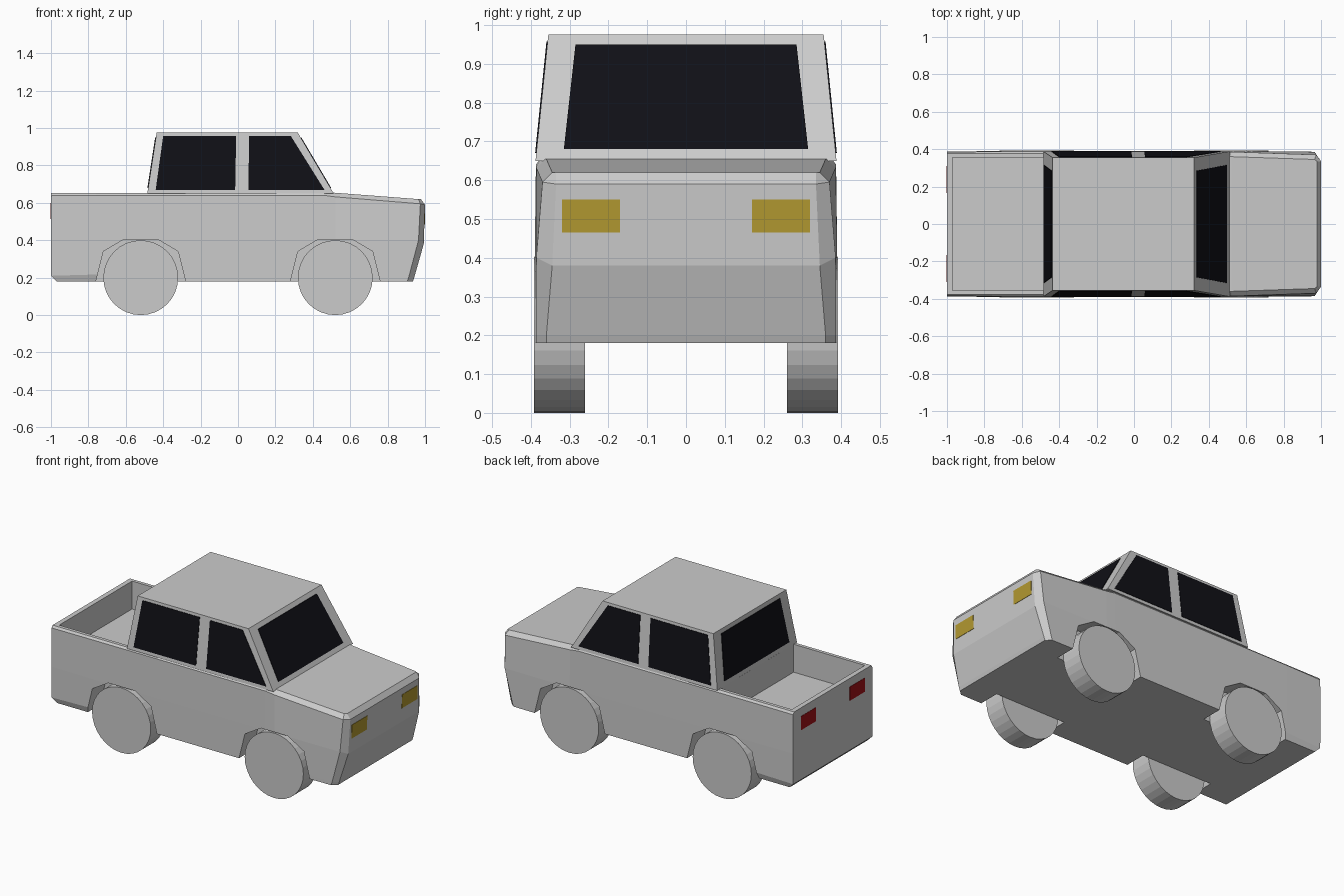
import bpy, bmesh, math

if "Cube" in bpy.data.objects:
    bpy.data.objects.remove(bpy.data.objects["Cube"])


def material(name, colour):
    m = bpy.data.materials.new(name)
    m.diffuse_color = (*colour, 1)
    m.use_nodes = True
    m.node_tree.nodes["Principled BSDF"].inputs["Base Color"].default_value = m.diffuse_color
    return m


GLASS = material("dark_glass", (0.005, 0.005, 0.008))
AMBER = material("amber_lamp", (0.45, 0.32, 0.03))
RED = material("red_lamp", (0.35, 0.005, 0.008))


def loft(name, rings, mat=None):
    """Skin a list of equal, even-sized point rings and cap both ends."""
    bm = bmesh.new()
    vs = [[bm.verts.new(p) for p in r] for r in rings]
    n = len(rings[0])
    for a, b in zip(vs, vs[1:]):
        for i in range(n):
            j = (i + 1) % n
            bm.faces.new((a[i], a[j], b[j], b[i]))
    for r in (vs[0], vs[-1]):
        for i in range(n // 2 - 1):
            bm.faces.new((r[i], r[i + 1], r[n - 2 - i], r[n - 1 - i]))
    bmesh.ops.recalc_face_normals(bm, faces=bm.faces)
    me = bpy.data.meshes.new(name)
    bm.to_mesh(me)
    bm.free()
    ob = bpy.data.objects.new(name, me)
    bpy.context.collection.objects.link(ob)
    if mat:
        me.materials.append(mat)
    return ob


def cut(ob, cutter):
    mod = ob.modifiers.new("cut", 'BOOLEAN')
    mod.operation = 'DIFFERENCE'
    mod.solver = 'EXACT'
    mod.object = cutter
    bpy.context.view_layer.objects.active = ob
    bpy.ops.object.modifier_apply(modifier=mod.name)
    bpy.data.objects.remove(cutter, do_unlink=True)


def mirrored(half):
    return half + [(x, -y, z) for x, y, z in reversed(half)]


# Body: half sections from sill up to the top edge, rear to front
halves = [
    [(-.97, .375, .18), (-1, .385, .21), (-1, .387, .40), (-1, .385, .638), (-1, .376, .652)],
    [(-.76, .375, .18), (-.76, .388, .217), (-.76, .39, .40), (-.76, .387, .64), (-.76, .376, .652)],
    [(-.28, .39, .18), (-.28, .39, .217), (-.28, .39, .40), (-.28, .387, .64), (-.28, .376, .652)],
    [(.46, .39, .18), (.46, .39, .20), (.46, .39, .40), (.46, .387, .64), (.46, .376, .655)],
    [(.52, .39, .18), (.52, .39, .20), (.52, .39, .40), (.52, .386, .632), (.52, .36, .654)],
    [(.905, .387, .18), (.912, .387, .20), (.965, .386, .40), (.975, .37, .595), (.965, .345, .62)],
    [(.935, .36, .18), (.942, .36, .20), (.993, .345, .38), (1, .335, .59), (.978, .335, .62)],
]
body = loft("body", [mirrored(h) for h in halves])

# Open cargo bed
bed = [(-.97, -.355), (-.485, -.355), (-.485, .355), (-.97, .355)]
cut(body, loft("bed_cutter", [[(x, y, z) for x, y in bed] for z in (.48, .8)]))

# Wheel arches and wheels
arch = [(-.26, .1), (-.24, .18), (-.20, .34), (-.09, .405)]
arch += [(-x, z) for x, z in reversed(arch)]
for end, cx in (("rear", -.52), ("front", .52)):
    for side, s in (("right", -1), ("left", 1)):
        cut(body, loft("arch_cutter", [[(cx + x, s * y, z) for x, z in arch] for y in (.257, .5)]))
        bpy.ops.mesh.primitive_cylinder_add(vertices=32, radius=.2, depth=.132,
                                            location=(cx, s * .326, .2),
                                            rotation=(math.pi / 2, 0, 0))
        bpy.context.object.name = f"{end}_{side}_wheel"

# Cabin
Z0, Z1 = .65, .975


def at(lo, hi, z):
    return lo + (hi - lo) * (z - Z0) / (Z1 - Z0)


def cabin_y(z): return at(.388, .355, z)
def rear_x(z): return at(-.485, -.435, z)
def front_x(z): return at(.512, .32, z)


loft("cabin", [[(rear_x(z), -cabin_y(z), z), (front_x(z), -cabin_y(z), z),
                (front_x(z), cabin_y(z), z), (rear_x(z), cabin_y(z), z)] for z in (Z0, Z1)])

# Side windows
for name, quad in (("rear_door_window", [(-.44, .67), (-.015, .67), (-.01, .958), (-.40, .958)]),
                   ("front_door_window", [(.055, .67), (.462, .67), (.282, .958), (.06, .958)])):
    for side, s in (("right", -1), ("left", 1)):
        loft(f"{side}_{name}", [[(x, s * (cabin_y(z) + d), z) for x, z in quad]
                                for d in (-.01, .003)], GLASS)

# Windscreen and rear window
pane = [(-.315, .68), (.315, .68), (.285, .95), (-.285, .95)]
for name, fx, s in (("windscreen", front_x, 1), ("rear_window", rear_x, -1)):
    loft(name, [[(fx(z) + s * d, y, z) for y, z in pane] for d in (-.01, .004)], GLASS)


# Headlamps and tail lamps
def nose_x(z): return .993 + .007 * (z - .38) / .21
def tail_x(z): return -1


for name, fx, d, (y0, y1, z0, z1), mat in (
        ("headlamp", nose_x, 1, (.17, .32, .465, .55), AMBER),
        ("tail_lamp", tail_x, -1, (.165, .31, .515, .60), RED)):
    for side, s in (("right", -1), ("left", 1)):
        quad = [(y0, z0), (y1, z0), (y1, z1), (y0, z1)]
        loft(f"{side}_{name}", [[(fx(z) + d * k, s * y, z) for y, z in quad]
                                for k in (-.01, .002)], mat)
